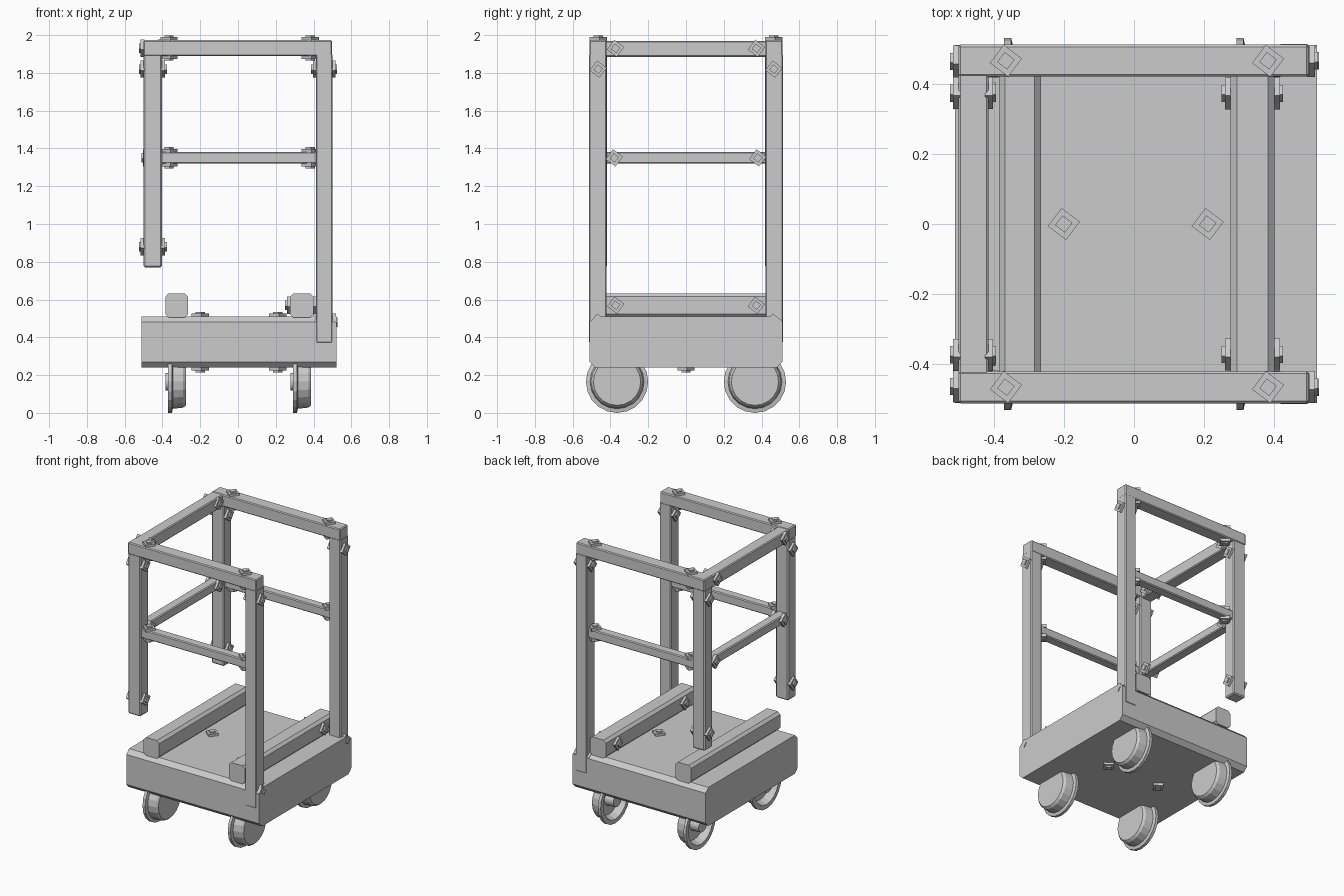
import bpy, bmesh, math
from mathutils import Vector, Matrix

if "Cube" in bpy.data.objects:
    bpy.data.objects.remove(bpy.data.objects["Cube"])


def finish(name, bm):
    bmesh.ops.recalc_face_normals(bm, faces=bm.faces[:])
    me = bpy.data.meshes.new(name)
    bm.to_mesh(me)
    bm.free()
    ob = bpy.data.objects.new(name, me)
    bpy.context.collection.objects.link(ob)
    return ob


def beam(name, lo, hi, bevel=0.006, axis=None):
    """Box between two corners; with axis, only edges along that axis are chamfered."""
    lo, hi = Vector(lo), Vector(hi)
    bm = bmesh.new()
    bmesh.ops.create_cube(bm, size=1)
    for v in bm.verts:
        v.co = Vector([c * s for c, s in zip(v.co, hi - lo)]) + (lo + hi) / 2
    edges = [e for e in bm.edges if axis is None or
             abs((e.verts[0].co - e.verts[1].co)[axis]) > 1e-4]
    bmesh.ops.bevel(bm, geom=edges, offset=bevel, segments=1, affect='EDGES')
    return finish(name, bm)


def bolt(name, pos, axis, a, b):
    """Through-bolt: square plate and square tip at both ends a < b of the axis."""
    bm = bmesh.new()
    turn = {'X': Matrix.Rotation(math.pi / 2, 4, 'Y'), 'Z': Matrix.Identity(4)}[axis]
    unit = Vector((1, 0, 0)) if axis == 'X' else Vector((0, 0, 1))
    for end, sign in ((a, -1), (b, 1)):
        for r, h in ((0.046, 0.016), (0.025, 0.025)):
            c = Vector(pos) + unit * (end + sign * (h / 2 - 0.003))
            m = Matrix.Translation(c) @ turn @ Matrix.Rotation(math.radians(8), 4, 'Z')
            bmesh.ops.create_cone(bm, cap_ends=True, segments=4, radius1=r,
                                  radius2=r, depth=h + 0.006, matrix=m)
    finish(name, bm)


def wheel(name, x, y, z=0.165, n=20):
    """Flanged rail wheel, hollow on the -x side with a hub."""
    prof = [(-.015, 0), (-.015, .045), (.05, .05), (.05, .115), (0, .135), (0, .165),
            (.02, .165), (.025, .143), (.08, .137), (.095, .125), (.095, 0)]
    bm = bmesh.new()
    vs = [bm.verts.new((x + px, y, z + r)) for px, r in prof]
    es = [bm.edges.new(p) for p in zip(vs, vs[1:])]
    bmesh.ops.spin(bm, geom=vs + es, cent=(x, y, z), axis=(1, 0, 0),
                   angle=2 * math.pi, steps=n)
    bmesh.ops.remove_doubles(bm, verts=bm.verts[:], dist=1e-4)
    finish(name, bm)


# Deck and cross timbers
beam("deck", (-.51, -.51, .24), (.522, .51, .51), 0.03, axis=0)
beam("left_floor_timber", (-.385, -.495, .505), (-.265, .495, .633), 0.018, axis=1)
beam("right_floor_timber", (.275, -.495, .505), (.40, .495, .633), 0.018, axis=1)

# Deck bolts
for x in (-.2, .21):
    bolt("deck_bolt", (x, 0, 0), 'Z', .24, .51)

# Wheels
for x in (-.37, .292):
    for y in (-.365, .365):
        wheel("wheel", x, y)

# Cage sides, mirrored front to back
for s, side in ((-1, "front"), (1, "back")):
    def yy(a, b):
        return sorted((s * a, s * b))
    y0, y1 = yy(.418, .507)
    beam(side + "_short_post", (-.5, y0, .77), (-.402, y1, 1.9), 0.008)
    y0, y1 = yy(.42, .513)
    beam(side + "_long_post", (.412, y0, .37), (.5, y1, 1.9))
    y0, y1 = yy(.42, .511)
    beam(side + "_top_rail", (-.5, y0, 1.89), (.498, y1, 1.973))
    y0, y1 = yy(.43, .495)
    beam(side + "_mid_rail", (-.42, y0, 1.32), (.43, y1, 1.382))
    # Vertical bolts through the side rails
    for x in (-.365, .382):
        bolt(side + "_top_rail_bolt", (x, s * .465, 0), 'Z', 1.89, 1.973)
        bolt(side + "_mid_rail_bolt", (x, s * .463, 0), 'Z', 1.32, 1.382)
    # Horizontal bolts through posts, end rails and the right floor timber
    for z in (.88, 1.82):
        bolt(side + "_short_post_bolt", (0, s * .463, z), 'X', -.5, -.402)
    bolt(side + "_long_post_bolt", (0, s * .465, 1.82), 'X', .412, .5)
    bolt(side + "_deck_post_bolt", (0, s * .465, .48), 'X', .412, .502)
    bolt(side + "_end_top_bolt", (0, s * .373, 1.93), 'X', -.5, -.418)
    bolt(side + "_end_mid_bolt", (0, s * .38, 1.35), 'X', -.487, -.42)
    bolt(side + "_timber_bolt", (0, s * .372, .57), 'X', .275, .40)

# End rails on the left
beam("left_top_rail", (-.5, -.43, 1.885), (-.415, .43, 1.97))
beam("left_mid_rail", (-.487, -.43, 1.32), (-.42, .43, 1.382))
